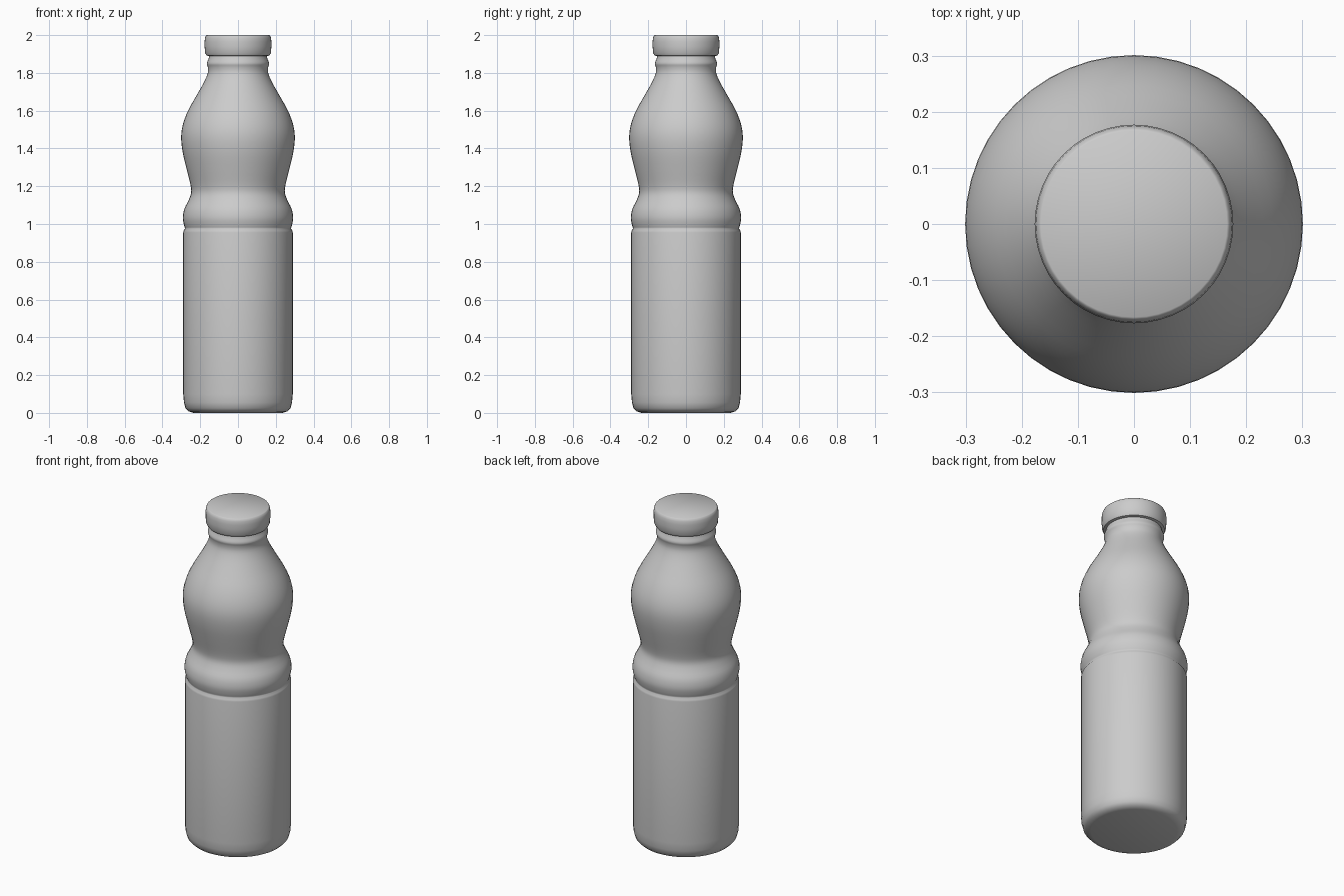
import bpy
import math
from mathutils import Vector

if "Cube" in bpy.data.objects:
    bpy.data.objects.remove(bpy.data.objects["Cube"], do_unlink=True)

SIDES = 48

# One plain grey plastic
grey = bpy.data.materials.new("light grey plastic")
grey.use_nodes = True
grey.diffuse_color = (0.6, 0.6, 0.6, 1)
grey.node_tree.nodes["Principled BSDF"].inputs["Base Color"].default_value = (0.6, 0.6, 0.6, 1)


def smooth_profile(points, steps=3):
    """Pass a soft curve through (radius, height) points."""
    pts = [Vector(p) for p in points]
    pts = [pts[0]] + pts + [pts[-1]]
    out = []
    for a, b, c, d in zip(pts, pts[1:], pts[2:], pts[3:]):
        for i in range(steps):
            t = i / steps
            out.append(b + (c - a) * (t / 2)
                       + (a * 2 - b * 5 + c * 4 - d) * (t * t / 2)
                       + (b * 3 - a - c * 3 + d) * (t ** 3 / 2))
    return out + [pts[-1]]


def lathe(name, profile):
    """Revolve a profile around z and close both ends with flat discs."""
    verts, faces = [], []
    for r, z in profile:
        for s in range(SIDES):
            a = math.tau * s / SIDES
            verts.append((r * math.cos(a), r * math.sin(a), z))
    for row in range(len(profile) - 1):
        for s in range(SIDES):
            n = (s + 1) % SIDES
            lo, hi = row * SIDES, (row + 1) * SIDES
            faces.append((lo + s, lo + n, hi + n, hi + s))
    faces.append(tuple(reversed(range(SIDES))))
    faces.append(tuple(range(len(verts) - SIDES, len(verts))))
    mesh = bpy.data.meshes.new(name)
    mesh.from_pydata(verts, [], faces)
    mesh.materials.append(grey)
    obj = bpy.data.objects.new(name, mesh)
    bpy.context.collection.objects.link(obj)
    bpy.ops.object.select_all(action="DESELECT")
    obj.select_set(True)
    bpy.context.view_layer.objects.active = obj
    bpy.ops.object.shade_smooth_by_angle(angle=math.radians(40))
    return obj


# Straight lower body with a rounded foot and a shallow groove at its top
base = [(0.235, 0), (0.262, 0.008), (0.278, 0.025), (0.286, 0.055), (0.29, 0.1),
        (0.29, 0.955), (0.288, 0.965), (0.281, 0.975)]
# Ridge, pinched waist, bulging shoulder and neck
upper = [(0.281, 0.98), (0.287, 1.0), (0.292, 1.035), (0.284, 1.08), (0.262, 1.125),
         (0.248, 1.165), (0.252, 1.21), (0.272, 1.29), (0.293, 1.38), (0.301, 1.46),
         (0.291, 1.53), (0.262, 1.605), (0.214, 1.69), (0.178, 1.755), (0.16, 1.8),
         (0.16, 1.83), (0.165, 1.85), (0.156, 1.875), (0.15, 1.9)]
lathe("bottle_body", [Vector(p) for p in base] + smooth_profile(upper))

# Screw cap with softened rims
lathe("cap", [(0.15, 1.888), (0.167, 1.892), (0.174, 1.905), (0.177, 1.94),
              (0.177, 1.965), (0.175, 1.985), (0.17, 1.997), (0.166, 2.0)])
